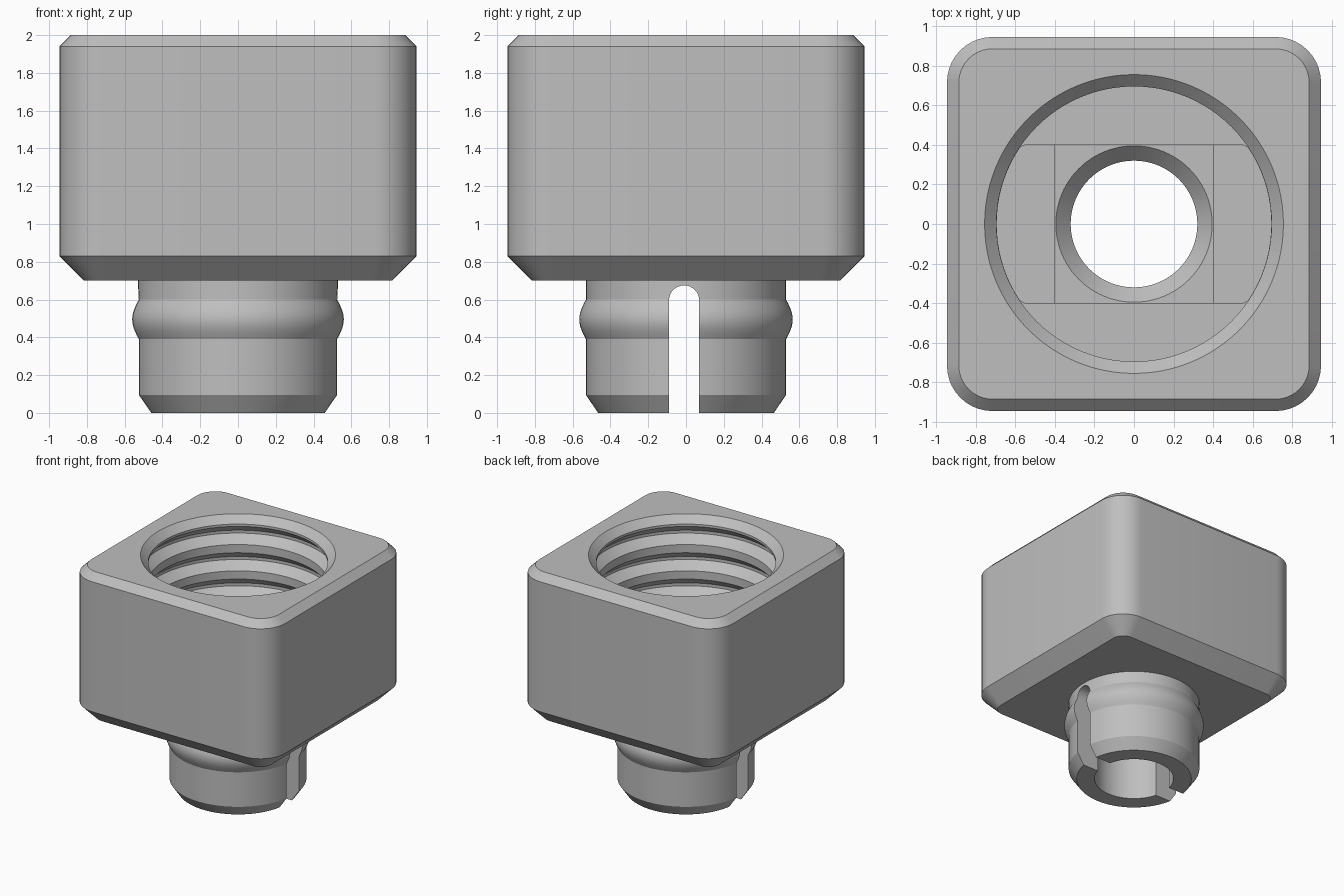
import bpy, bmesh
from math import sin, cos, pi, radians

if "Cube" in bpy.data.objects:
    bpy.data.objects.remove(bpy.data.objects["Cube"])

SEG = 96
HALF, CORNER = 0.945, 0.23
FLOOR, BORE, CREST, ROOT = 0.95, 0.32, 0.695, 0.765

grey = bpy.data.materials.new("light grey plastic")
grey.use_nodes = True
colour = (0.52, 0.52, 0.52, 1)
grey.diffuse_color = colour
grey.node_tree.nodes["Principled BSDF"].inputs["Base Color"].default_value = colour


def loft(name, loops):
    """Closed solid through a stack of equal-length loops."""
    bm = bmesh.new()
    rings = [[bm.verts.new(p) for p in loop] for loop in loops]
    n = len(rings[0])
    for a, b in zip(rings, rings[1:]):
        for i in range(n):
            j = (i + 1) % n
            bm.faces.new((a[i], a[j], b[j], b[i]))
    bm.faces.new(rings[0][::-1])
    bm.faces.new(rings[-1])
    bmesh.ops.recalc_face_normals(bm, faces=bm.faces)
    mesh = bpy.data.meshes.new(name)
    bm.to_mesh(mesh)
    bm.free()
    mesh.materials.append(grey)
    ob = bpy.data.objects.new(name, mesh)
    bpy.context.collection.objects.link(ob)
    return ob


def circle(r, z):
    return [(r * cos(2 * pi * i / SEG), r * sin(2 * pi * i / SEG), z) for i in range(SEG)]


def lathe(name, profile):
    return loft(name, [circle(r, z) for r, z in profile])


def rounded_square(inset, z, steps=10):
    r = CORNER - inset
    c = HALF - CORNER
    pts = []
    for q, (sx, sy) in enumerate(((1, 1), (-1, 1), (-1, -1), (1, -1))):
        for k in range(steps + 1):
            a = (q + k / steps) * pi / 2
            pts.append((sx * c + r * cos(a), sy * c + r * sin(a), z))
    return pts


def prism(name, outline, z0, z1):
    return loft(name, [[(x, y, z) for x, y in outline] for z in (z0, z1)])


def combine(target, other, operation):
    """Apply a boolean and discard the helper."""
    other.hide_render = True
    mod = target.modifiers.new("join", "BOOLEAN")
    mod.operation, mod.object, mod.solver = operation, other, "EXACT"
    deps = bpy.context.evaluated_depsgraph_get()
    mesh = bpy.data.meshes.new_from_object(target.evaluated_get(deps))
    target.modifiers.clear()
    target.data = mesh
    bpy.data.objects.remove(other)


# Square head with chamfered top and bottom
body = loft("threaded_square_foot", [rounded_square(0.13, 0.70), rounded_square(0, 0.83),
                                     rounded_square(0, 1.94), rounded_square(0.06, 2.0)])

# Snap-in stem with a rounded retaining bead
bead = [(0.53 + 0.035 * sin(pi * k / 12), 0.39 + 0.21 * k / 12) for k in range(13)]
stem = lathe("stem", [(0.465, 0), (0.53, 0.095)] + bead + [(0.53, 0.75)])
combine(body, stem, "UNION")

# Threaded socket: repeated grooves below a chamfered mouth
pitch = 0.225
profile = [(CREST, FLOOR)]
for k in reversed(range(4)):
    z = 1.92 - k * pitch
    profile += [(CREST, z - 0.155), (ROOT, z - 0.09), (ROOT, z - 0.065), (CREST, z)]
profile += [(CREST, 1.94), (0.755, 2.0), (0.755, 2.1)]
combine(body, lathe("socket_cutter", profile), "DIFFERENCE")

# Stepped recesses in the socket floor
channel = [(x, max(-0.4, min(0.4, y))) for x, y, z in circle(CREST - 0.001, 0)]
combine(body, prism("channel_cutter", channel, FLOOR - 0.03, FLOOR + 0.05), "DIFFERENCE")
square = [(-0.4, -0.4), (0.4, -0.4), (0.4, 0.4), (-0.4, 0.4)]
combine(body, prism("square_cutter", square, FLOOR - 0.06, FLOOR + 0.05), "DIFFERENCE")

# Through bore with a funnel at the top
combine(body, lathe("bore_cutter", [(BORE, -0.1), (BORE, FLOOR - 0.14), (0.395, FLOOR - 0.06),
                                    (0.395, FLOOR + 0.05)]), "DIFFERENCE")

# Round-topped slot across the stem
w, mid = 0.08, -0.01
arch = [(mid + w * cos(pi * k / 16), 0.595 + w * sin(pi * k / 16)) for k in range(17)]
outline = [(mid - w, -0.1), (mid + w, -0.1)] + arch
slot = loft("slot_cutter", [[(x, y, z) for y, z in outline] for x in (-0.8, 0.8)])
combine(body, slot, "DIFFERENCE")

# Smooth the curved faces, keep the edges crisp
for ob in bpy.context.selected_objects:
    ob.select_set(False)
body.select_set(True)
bpy.context.view_layer.objects.active = body
bpy.ops.object.shade_smooth_by_angle(angle=radians(25))
